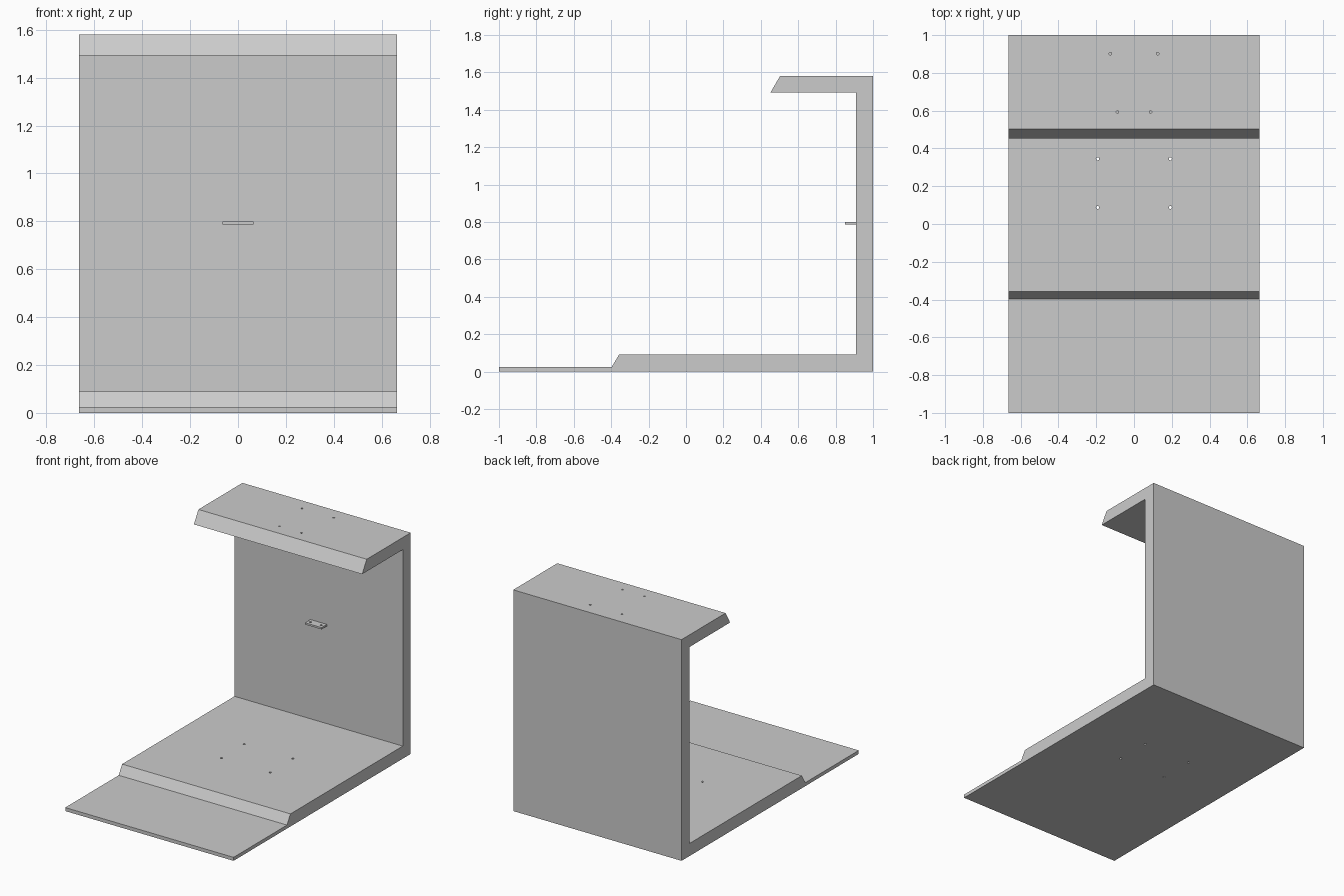
import bpy, bmesh
from mathutils import Matrix

if "Cube" in bpy.data.objects:
    bpy.data.objects.remove(bpy.data.objects["Cube"])

HALF_WIDTH = 0.665


def extrude_profile(name, profile, half_width):
    """Extrude a (y, z) outline along x, centred on x = 0."""
    bm = bmesh.new()
    face = bm.faces.new([bm.verts.new((-half_width, y, z)) for y, z in profile])
    res = bmesh.ops.extrude_face_region(bm, geom=[face])
    verts = [v for v in res["geom"] if isinstance(v, bmesh.types.BMVert)]
    bmesh.ops.translate(bm, verts=verts, vec=(2 * half_width, 0, 0))
    bmesh.ops.recalc_face_normals(bm, faces=bm.faces)
    return to_object(name, bm)


def to_object(name, bm):
    mesh = bpy.data.meshes.new(name)
    bm.to_mesh(mesh)
    bm.free()
    obj = bpy.data.objects.new(name, mesh)
    bpy.context.collection.objects.link(obj)
    return obj


def drill(obj, name, holes):
    """Cut mirrored pairs of vertical holes: (x, y, radius, z_low, z_high)."""
    bm = bmesh.new()
    for x, y, r, z0, z1 in holes:
        for side in (-1, 1):
            bmesh.ops.create_cone(
                bm, cap_ends=True, segments=24, radius1=r, radius2=r, depth=z1 - z0,
                matrix=Matrix.Translation((side * x, y, (z0 + z1) / 2)))
    cutter = to_object(name, bm)
    cutter.hide_render = True
    mod = obj.modifiers.new("screw_holes", 'BOOLEAN')
    mod.operation, mod.solver, mod.object = 'DIFFERENCE', 'EXACT', cutter
    bpy.context.view_layer.objects.active = obj
    bpy.ops.object.modifier_apply(modifier=mod.name)
    bpy.data.objects.remove(cutter, do_unlink=True)


# Bracket body: thin front lip, thick base, back wall and top overhang
body = extrude_profile("bracket_body", [
    (-1, 0), (1, 0), (1, 1.58), (0.503, 1.58), (0.452, 1.493), (0.91, 1.493),
    (0.91, 0.09), (-0.358, 0.09), (-0.397, 0.025), (-1, 0.025)], HALF_WIDTH)

# Screw holes through the base and the overhang
drill(body, "body_hole_cutter", [
    (0.192, 0.345, 0.008, -0.1, 0.2),
    (0.192, 0.088, 0.008, -0.1, 0.2),
    (0.125, 0.902, 0.007, 1.4, 1.7),
    (0.088, 0.593, 0.007, 1.4, 1.7)])

# Small tab on the inside of the back wall
tab = extrude_profile("wall_tab", [
    (0.85, 0.786), (0.91, 0.786), (0.91, 0.799), (0.85, 0.799)], 0.065)
drill(tab, "tab_hole_cutter", [(0.043, 0.88, 0.008, 0.7, 0.9)])
